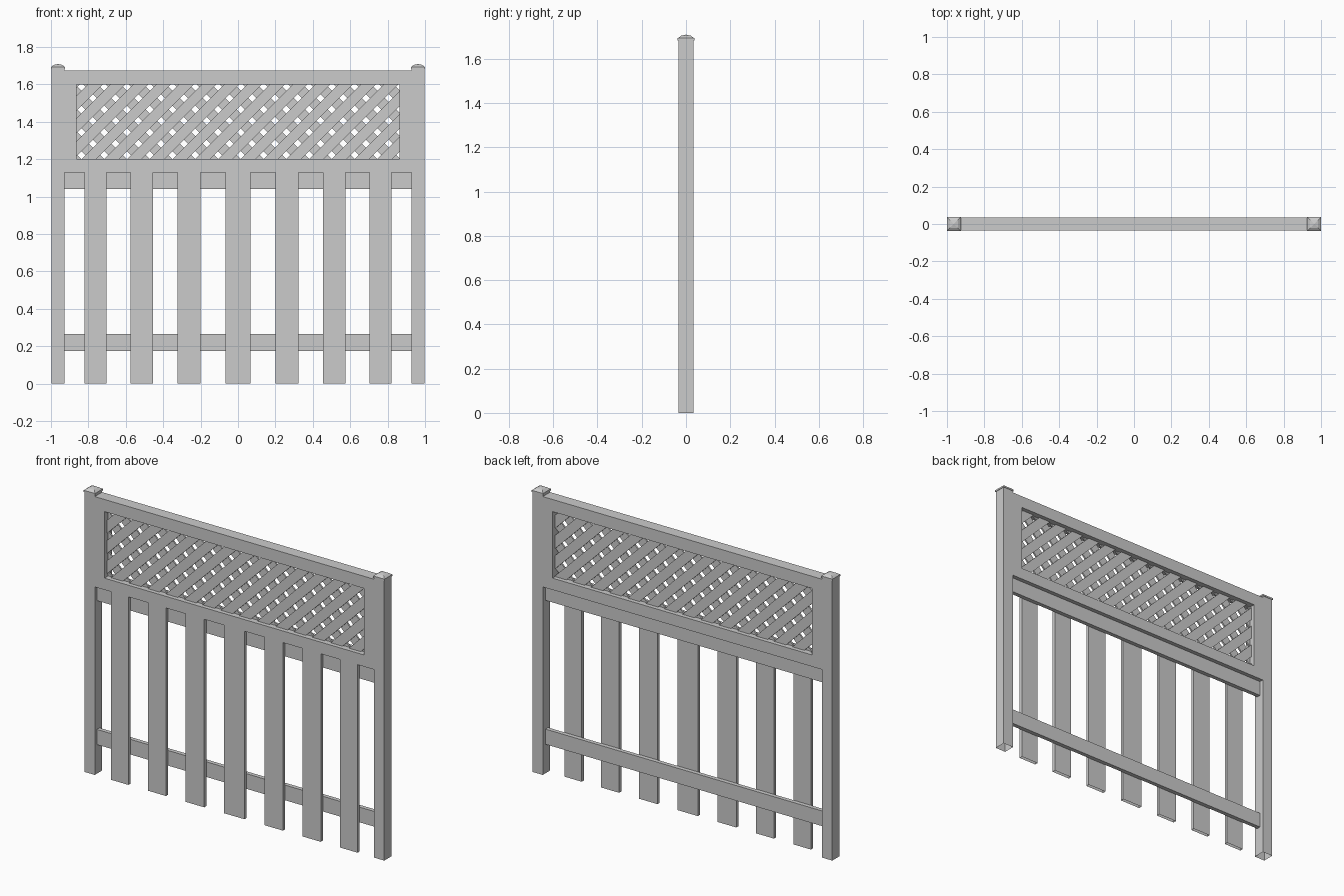
import bpy, bmesh, math
from mathutils import Vector, Matrix

if "Cube" in bpy.data.objects:
    bpy.data.objects.remove(bpy.data.objects["Cube"])


def finish(name, bm):
    bmesh.ops.recalc_face_normals(bm, faces=bm.faces)
    mesh = bpy.data.meshes.new(name)
    bm.to_mesh(mesh)
    bm.free()
    obj = bpy.data.objects.new(name, mesh)
    bpy.context.collection.objects.link(obj)
    return obj


def add_box(bm, x, y, z, open_bottom=False):
    size = (x[1] - x[0], y[1] - y[0], z[1] - z[0])
    mid = Vector((sum(x) / 2, sum(y) / 2, sum(z) / 2))
    m = Matrix.Translation(mid) @ Matrix.Diagonal((*size, 1))
    verts = bmesh.ops.create_cube(bm, size=1, matrix=m)["verts"]
    if open_bottom:
        low = [f for f in {f for v in verts for f in v.link_faces}
               if all(v.co.z < z[0] + 1e-5 for v in f.verts)]
        bmesh.ops.delete(bm, geom=low, context='FACES_ONLY')


def box(name, x, y, z, open_bottom=False):
    bm = bmesh.new()
    add_box(bm, x, y, z, open_bottom)
    return finish(name, bm)


DEPTH = (-0.035, 0.035)
X0, X1, Z0, Z1 = -0.863, 0.863, 1.20, 1.60   # lattice opening

# Corner posts with stepped pyramid caps
for side, s in (("left", -1), ("right", 1)):
    xs = sorted((s * 0.928, s * 0.997))
    box(side + "_post", xs, DEPTH, (0, 1.685), True)
    bm = bmesh.new()
    rings = []
    for half, z in ((0.0375, 1.683), (0.0375, 1.693), (0.022, 1.704)):
        rings.append([bm.verts.new((s * 0.9625 + half * a, half * b, z))
                      for a, b in ((-1, -1), (1, -1), (1, 1), (-1, 1))])
    tip = bm.verts.new((s * 0.9625, 0, 1.709))
    bm.faces.new(rings[0])
    for i in range(4):
        j = (i + 1) % 4
        for lo, hi in zip(rings, rings[1:]):
            bm.faces.new((lo[i], lo[j], hi[j], hi[i]))
        bm.faces.new((rings[2][i], rings[2][j], tip))
    finish(side + "_post_cap", bm)
    # Frame stile beside the lattice
    box(side + "_frame_stile", sorted((s * 0.863, s * 0.928)), DEPTH, (Z0, Z1))

# Frame rails above and below the lattice
box("frame_top_rail", (-0.928, 0.928), DEPTH, (Z1, 1.673))
box("frame_bottom_rail", (-0.928, 0.928), DEPTH, (1.13, Z0))

# Thin rails behind the pickets
box("upper_back_rail", (-0.928, 0.928), (-0.015, 0.01), (1.04, 1.13))
box("lower_back_rail", (-0.928, 0.928), (-0.015, 0.01), (0.175, 0.266))

# Pickets, slightly wider towards the middle
pickets = [(0, 0.068), (0.262, 0.062), (0.515, 0.06), (0.762, 0.058)]
centres = sorted({(s * c, w) for c, w in pickets for s in (-1, 1)})
for i, (c, w) in enumerate(centres):
    box(f"picket_{i + 1}", (c - w, c + w), (-0.035, -0.015), (0, 1.13), True)

# Diagonal lattice: one layer of strips each way, trimmed to the opening
PITCH, WIDTH = 0.1217, 0.056
for name, slope, start, ys in (("lattice_front", 1, 1.633, (-0.01, 0)),
                               ("lattice_back", -1, 1.663, (0, 0.01))):
    bm = bmesh.new()
    for n in range(-15, 16):
        c = start + n * PITCH          # strip centre line: z = slope * x + c
        cx = (1.4 - c) / slope
        if abs(cx) > 1.1:
            continue
        part = bmesh.new()
        add_box(part, (-0.6, 0.6), ys, (-WIDTH / 2, WIDTH / 2))
        part.transform(Matrix.Translation((cx, 0, 1.4))
                       @ Matrix.Rotation(-slope * math.pi / 4, 4, 'Y'))
        for co, no in (((X0, 0, 0), (-1, 0, 0)), ((X1, 0, 0), (1, 0, 0)),
                       ((0, 0, Z0), (0, 0, -1)), ((0, 0, Z1), (0, 0, 1))):
            bmesh.ops.bisect_plane(part, geom=part.verts[:] + part.edges[:] + part.faces[:],
                                   plane_co=co, plane_no=no, clear_outer=True)
        tmp = bpy.data.meshes.new("strip")
        part.to_mesh(tmp)
        part.free()
        bm.from_mesh(tmp)
        bpy.data.meshes.remove(tmp)
    finish(name, bm)
